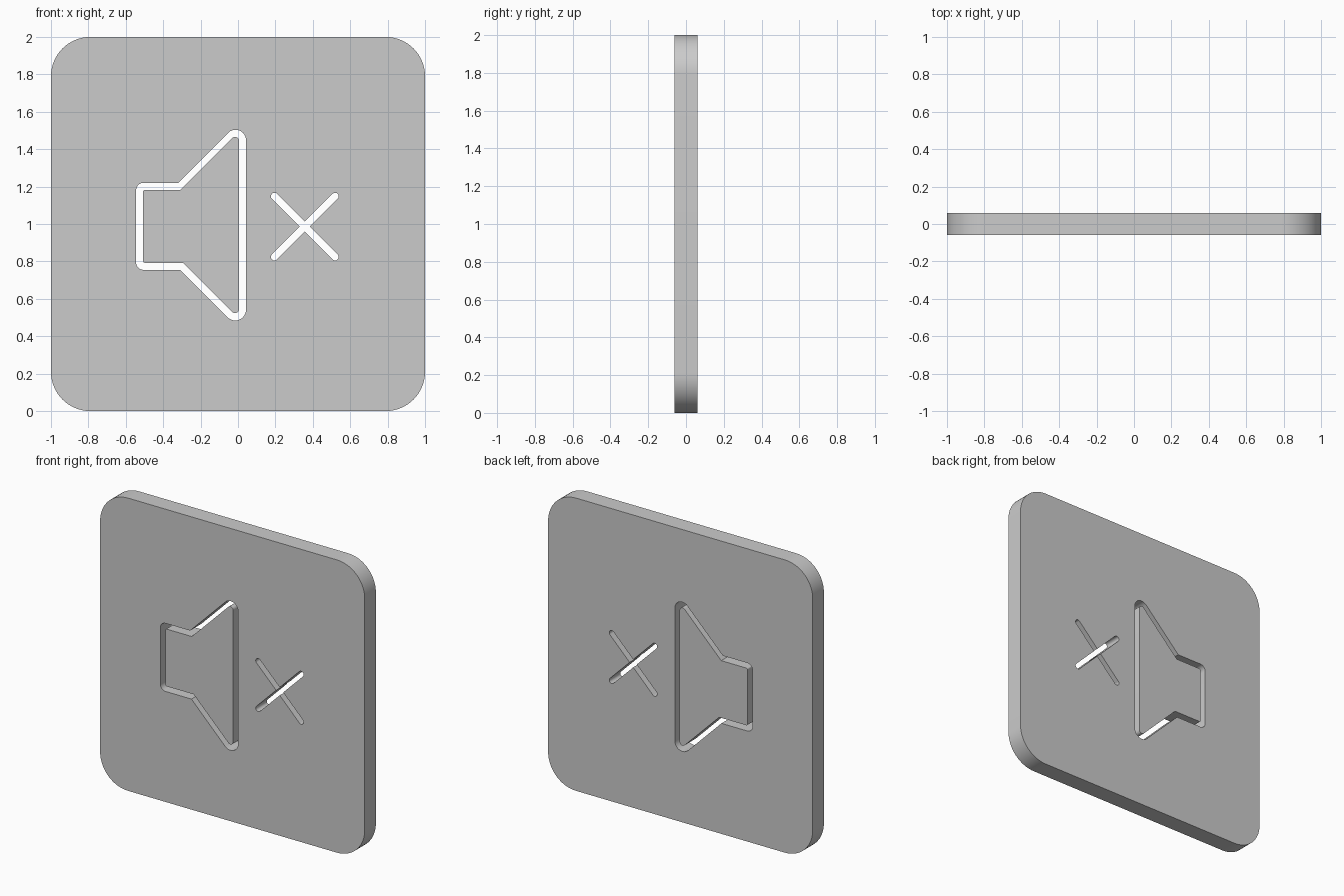
import bpy, bmesh
from math import radians, pi, tan, cos, sin
from mathutils import Vector

if "Cube" in bpy.data.objects:
    bpy.data.objects.remove(bpy.data.objects["Cube"])

HALF = 0.06  # half thickness of the plate


def fillet(corners, steps=10):
    """Round each (x, z, radius) corner of a closed outline."""
    out, n = [], len(corners)
    for i, (x, z, r) in enumerate(corners):
        p = Vector((x, z))
        if r == 0:
            out.append(p)
            continue
        a = (Vector(corners[i - 1][:2]) - p).normalized()
        b = (Vector(corners[(i + 1) % n][:2]) - p).normalized()
        half = a.angle(b) / 2
        centre = p + (a + b).normalized() * (r / sin(half))
        start = p + a * (r / tan(half)) - centre
        side = (-a).normalized() * r
        sweep = pi - 2 * half
        for k in range(steps + 1):
            t = sweep * k / steps
            out.append(centre + start * cos(t) + side * sin(t))
    return out


def slab(name, outlines):
    """Extrude nested outlines (inner ones become holes) into a solid."""
    cu = bpy.data.curves.new(name, 'CURVE')
    cu.dimensions = '2D'
    cu.fill_mode = 'BOTH'
    cu.extrude = HALF
    for pts in outlines:
        sp = cu.splines.new('POLY')
        sp.points.add(len(pts) - 1)
        for q, p in zip(sp.points, pts):
            q.co = (p.x, p.y, 0, 1)
        sp.use_cyclic_u = True
    ob = bpy.data.objects.new(name, cu)
    bpy.context.collection.objects.link(ob)
    ob.rotation_euler.x = radians(90)
    bpy.ops.object.select_all(action='DESELECT')
    ob.select_set(True)
    bpy.context.view_layer.objects.active = ob
    bpy.ops.object.convert(target='MESH')
    ob = bpy.context.object
    bpy.ops.object.transform_apply(location=False, rotation=True, scale=False)
    bm = bmesh.new()
    bm.from_mesh(ob.data)
    bmesh.ops.remove_doubles(bm, verts=bm.verts, dist=1e-5)
    bmesh.ops.recalc_face_normals(bm, faces=bm.faces)
    bm.to_mesh(ob.data)
    bm.free()
    bpy.ops.object.shade_smooth_by_angle(angle=radians(30))
    ob.name = name
    return ob


# Rounded square plate outline
plate = fillet([(-1, 0, .21), (1, 0, .21), (1, 2, .21), (-1, 2, .21)], 16)

# Outer and inner edges of the speaker-shaped slot
slot_outer = fillet([(-.545, .755, .04), (-.31, .755, 0), (.043, .402, .058),
                     (.043, 1.583, .056), (-.32, 1.22, 0), (-.545, 1.22, .04)])
slot_inner = fillet([(-.507, .792, .01), (-.293, .792, 0), (.006, .493, .022),
                     (.006, 1.497, .022), (-.308, 1.183, 0), (-.507, 1.183, .01)])

# Cross-shaped slot: four round-ended arms on the diagonals
w, reach = .019, .248
cross = []
for k in range(4):
    d = Vector((cos(pi / 4 + k * pi / 2), sin(pi / 4 + k * pi / 2)))
    s = Vector((-d.y, d.x))
    for u, v, r in ((w, -w, 0), (reach, -w, w * .98), (reach, w, w * .98)):
        p = Vector((.357, .986)) + d * u + s * v
        cross.append((p.x, p.y, r))

slab("plate", [plate, slot_outer, fillet(cross)])
slab("speaker_panel", [slot_inner])
